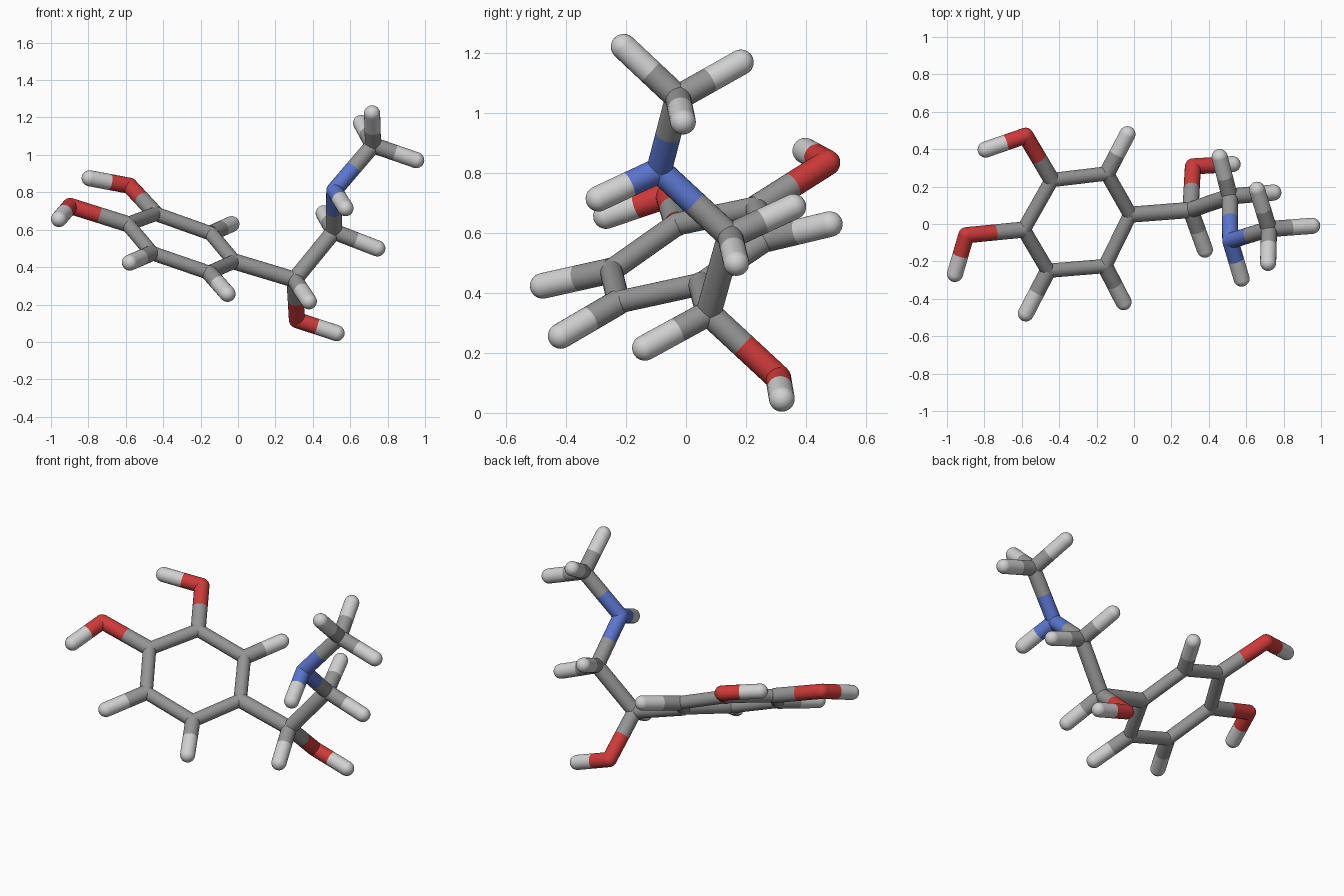
import bpy, bmesh
from mathutils import Vector, Matrix

cube = bpy.data.objects.get("Cube")
if cube:
    bpy.data.objects.remove(cube, do_unlink=True)


def make_material(name, rgb):
    m = bpy.data.materials.new(name)
    m.use_nodes = True
    m.diffuse_color = (*rgb, 1)
    bsdf = next(n for n in m.node_tree.nodes if n.type == 'BSDF_PRINCIPLED')
    bsdf.inputs["Base Color"].default_value = (*rgb, 1)
    bsdf.inputs["Roughness"].default_value = 0.5
    return m


MATERIALS = {
    "carbon": make_material("mid grey", (0.30, 0.30, 0.30)),
    "hydrogen": make_material("pale grey", (0.64, 0.64, 0.64)),
    "oxygen": make_material("red", (0.62, 0.042, 0.042)),
    "nitrogen": make_material("blue", (0.105, 0.18, 0.62)),
}
RADIUS, RING_RADIUS, SIDES = 0.043, 0.038, 24

# Joint positions; each name ends with its element
ATOMS = {
    # six-sided ring
    "ring_1_carbon": (-0.02, 0.05, 0.43),
    "ring_2_carbon": (-0.145, 0.27, 0.58),
    "ring_3_carbon": (-0.44, 0.235, 0.685),
    "ring_4_carbon": (-0.59, -0.03, 0.63),
    "ring_5_carbon": (-0.46, -0.25, 0.475),
    "ring_6_carbon": (-0.155, -0.225, 0.37),
    # ring branches
    "ring_2_hydrogen": (-0.035, 0.48, 0.63),
    "ring_5_hydrogen": (-0.578, -0.478, 0.424),
    "ring_6_hydrogen": (-0.056, -0.418, 0.257),
    "upper_oxygen": (-0.58, 0.472, 0.835),
    "upper_tip_hydrogen": (-0.793, 0.398, 0.875),
    "outer_oxygen": (-0.897, -0.06, 0.727),
    "outer_tip_hydrogen": (-0.957, -0.267, 0.657),
    # side chain
    "chain_1_carbon": (0.302, 0.075, 0.333),
    "chain_1_hydrogen": (0.379, -0.137, 0.217),
    "lower_oxygen": (0.315, 0.308, 0.117),
    "lower_tip_hydrogen": (0.527, 0.32, 0.047),
    "chain_2_carbon": (0.512, 0.147, 0.59),
    "chain_2_left_hydrogen": (0.745, 0.168, 0.50),
    "chain_2_back_hydrogen": (0.458, 0.358, 0.688),
    "chain_nitrogen": (0.515, -0.09, 0.81),
    "chain_tip_hydrogen": (0.575, -0.292, 0.715),
    "end_carbon": (0.722, -0.027, 1.052),
    "end_left_hydrogen": (0.953, -0.01, 0.972),
    "end_back_hydrogen": (0.658, 0.183, 1.17),
    "end_front_hydrogen": (0.717, -0.208, 1.222),
}
ATOMS = {k: Vector(v) for k, v in ATOMS.items()}

RING = [f"ring_{i}_carbon" for i in range(1, 7)]
BONDS = [(RING[i - 1], RING[i]) for i in range(6)]
BONDS += [(f"ring_{i}_carbon", f"ring_{i}_hydrogen") for i in (2, 5, 6)]
for path in (
    "ring_3_carbon upper_oxygen upper_tip_hydrogen",
    "ring_4_carbon outer_oxygen outer_tip_hydrogen",
    "ring_1_carbon chain_1_carbon chain_2_carbon chain_nitrogen end_carbon",
    "chain_1_carbon lower_oxygen lower_tip_hydrogen",
    "chain_1_carbon chain_1_hydrogen",
    "chain_2_carbon chain_2_left_hydrogen",
    "chain_2_carbon chain_2_back_hydrogen",
    "chain_nitrogen chain_tip_hydrogen",
    "end_carbon end_left_hydrogen",
    "end_carbon end_back_hydrogen",
    "end_carbon end_front_hydrogen",
):
    names = path.split()
    BONDS += list(zip(names, names[1:]))


def add_half_stick(bm, start, end, radius):
    """Open tube from a joint to the middle of its bond."""
    half = (end - start) / 2
    turn = half.to_track_quat('Z', 'Y').to_matrix().to_4x4()
    bmesh.ops.create_cone(
        bm, cap_ends=False, segments=SIDES, radius1=radius, radius2=radius,
        depth=half.length, matrix=Matrix.Translation(start + half / 2) @ turn)


# Each part is a rounded joint plus its half of every bond
for name, place in ATOMS.items():
    bm = bmesh.new()
    in_ring = name in RING
    joint = RING_RADIUS if in_ring else RADIUS
    ends = [b if a == name else a for a, b in BONDS if name in (a, b)]
    axis = (ATOMS[ends[0]] - place).to_track_quat('Z', 'Y').to_matrix().to_4x4()
    bmesh.ops.create_uvsphere(bm, u_segments=SIDES, v_segments=12, radius=joint,
                              matrix=Matrix.Translation(place) @ axis)
    for other in ends:
        thin = in_ring and other in RING
        add_half_stick(bm, place, ATOMS[other], RING_RADIUS if thin else RADIUS)
    for face in bm.faces:
        face.smooth = True
    mesh = bpy.data.meshes.new(name)
    bm.to_mesh(mesh)
    bm.free()
    mesh.materials.append(MATERIALS[name.split("_")[-1]])
    bpy.context.collection.objects.link(bpy.data.objects.new(name, mesh))
